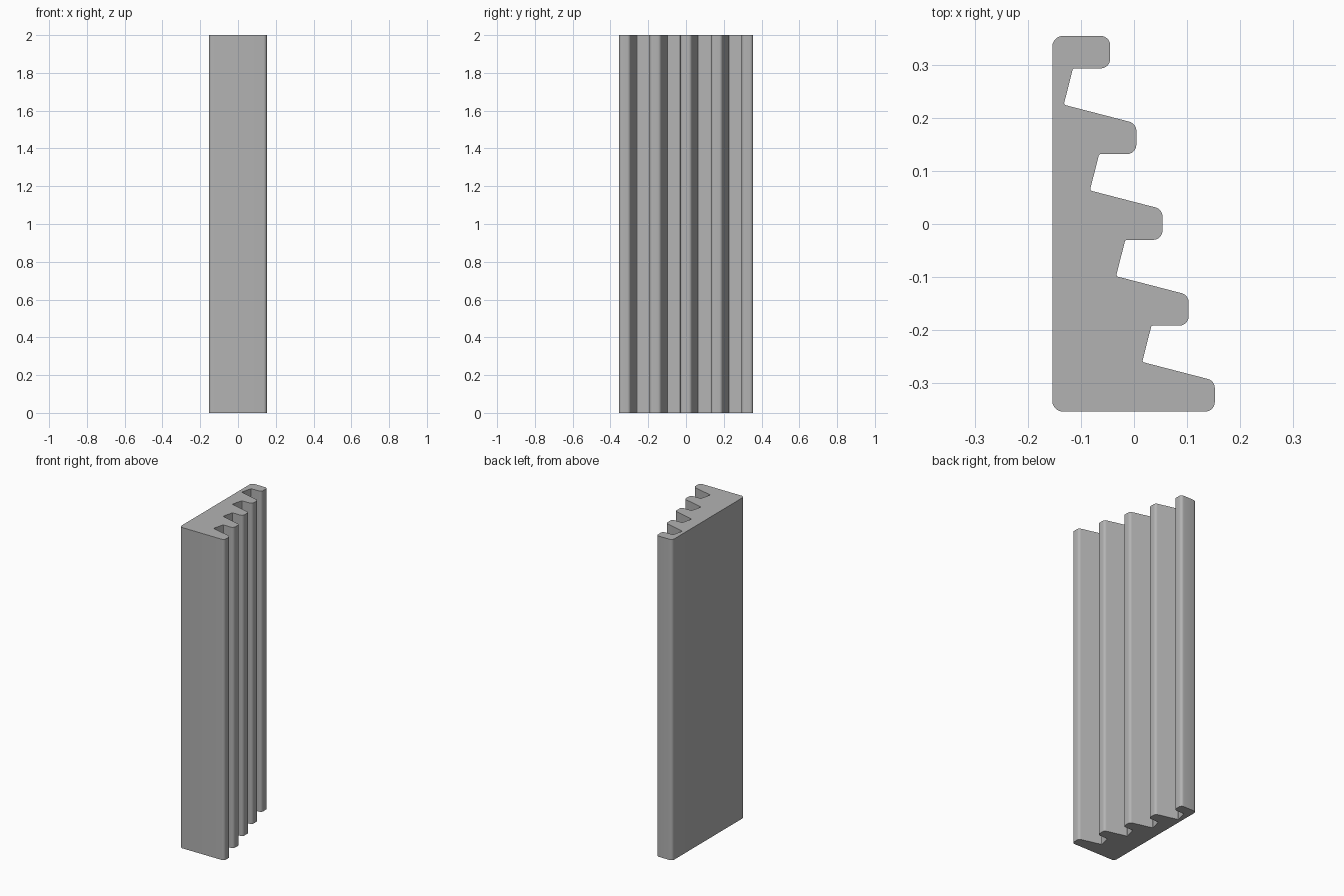
import bpy
import bmesh
import math
from mathutils import Vector

if "Cube" in bpy.data.objects:
    bpy.data.objects.remove(bpy.data.objects["Cube"])

HEIGHT = 2.0
TEETH = 5
STEP = Vector((0.0495, -0.1623))   # offset from one tooth to the next
TIP_R, BACK_R, ROOT_R = 0.018, 0.02, 0.004


def fillet(corners, segments=6):
    """Round each (point, radius) corner of a closed polygon."""
    out = []
    n = len(corners)
    for i, (p, r) in enumerate(corners):
        a = (corners[i - 1][0] - p).normalized()
        b = (corners[(i + 1) % n][0] - p).normalized()
        half = a.angle(b) / 2
        centre = p + (a + b).normalized() * (r / math.sin(half))
        start = p + a * (r / math.tan(half)) - centre
        end = p + b * (r / math.tan(half)) - centre
        sweep = math.pi - 2 * half
        for k in range(segments + 1):
            t = k / segments
            d = (start * math.sin((1 - t) * sweep) + end * math.sin(t * sweep)) / math.sin(sweep)
            out.append(centre + d)
    return out


# Cross-section: flat back, then five stepped teeth with undercut notches
corners = [(Vector((-0.1545, -0.355)), BACK_R), (Vector((-0.1545, 0.356)), BACK_R)]
tip, under = Vector((-0.045, 0.356)), Vector((-0.045, 0.2945))
notch_top, notch_root = Vector((-0.1155, 0.2945)), Vector((-0.133, 0.2258))
for i in range(TEETH):
    o = STEP * i
    corners.append(((tip if i == 0 else Vector((-0.045, 0.3525)) + o), TIP_R))
    if i < TEETH - 1:
        corners += [(under + o, TIP_R), (notch_top + o, ROOT_R), (notch_root + o, ROOT_R)]
corners.append((Vector((-0.045 + STEP.x * 4, -0.355)), TIP_R))

# Extrude the section into a bar
bm = bmesh.new()
base = bm.faces.new([bm.verts.new((p.x, p.y, 0)) for p in fillet(corners)])
ext = bmesh.ops.extrude_face_region(bm, geom=[base], use_keep_orig=True)
bmesh.ops.translate(bm, vec=(0, 0, HEIGHT),
                    verts=[v for v in ext["geom"] if isinstance(v, bmesh.types.BMVert)])
bmesh.ops.recalc_face_normals(bm, faces=bm.faces[:])
mesh = bpy.data.meshes.new("toothed_bar")
bm.to_mesh(mesh)
bm.free()

bar = bpy.data.objects.new("toothed_bar", mesh)
bpy.context.collection.objects.link(bar)
grey = bpy.data.materials.new("plain grey")
grey.diffuse_color = (0.45, 0.45, 0.45, 1)
grey.use_nodes = True
grey.node_tree.nodes["Principled BSDF"].inputs["Base Color"].default_value = grey.diffuse_color
mesh.materials.append(grey)

# Smooth the rounded corners, keep the ends sharp
bpy.context.view_layer.objects.active = bar
bar.select_set(True)
bpy.ops.object.shade_smooth_by_angle(angle=math.radians(30))
